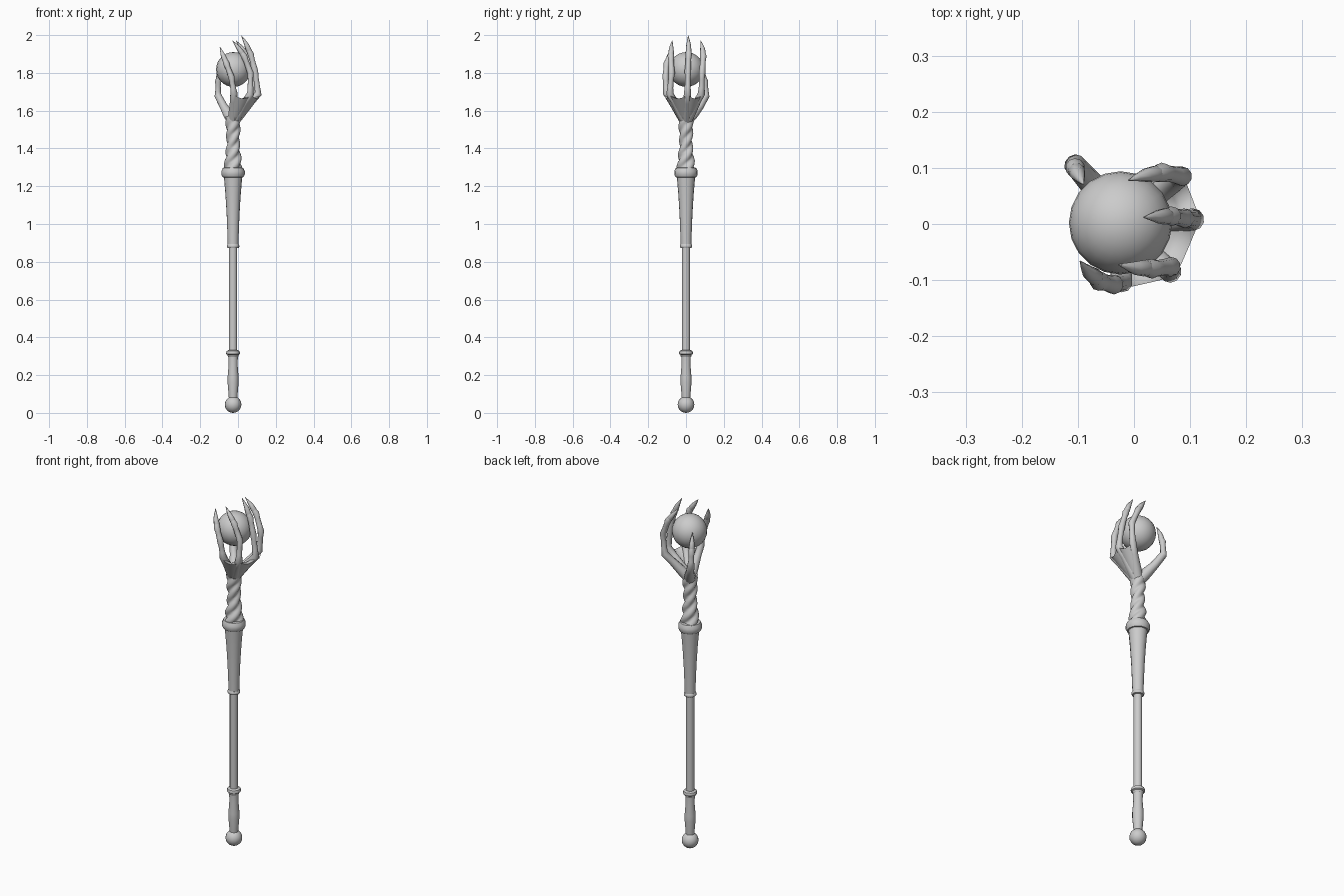
import bpy, bmesh, math
from mathutils import Vector

if "Cube" in bpy.data.objects:
    bpy.data.objects.remove(bpy.data.objects["Cube"])

CX = -0.026  # staff axis in x


def finish(name, bm, angle=40):
    bmesh.ops.recalc_face_normals(bm, faces=bm.faces)
    me = bpy.data.meshes.new(name)
    bm.to_mesh(me)
    bm.free()
    ob = bpy.data.objects.new(name, me)
    bpy.context.collection.objects.link(ob)
    bpy.ops.object.select_all(action='DESELECT')
    ob.select_set(True)
    bpy.context.view_layer.objects.active = ob
    bpy.ops.object.shade_smooth_by_angle(angle=math.radians(angle))
    return ob


def loft(bm, rings):
    """Skin a list of point rings and cap both ends."""
    vs = [[bm.verts.new(p) for p in r] for r in rings]
    n = len(vs[0])
    for a, b in zip(vs, vs[1:]):
        for i in range(n):
            j = (i + 1) % n
            bm.faces.new((a[i], a[j], b[j], b[i]))
    bm.faces.new(vs[0][::-1])
    return vs[-1]


def lathe(name, profile, sides=16):
    bm = bmesh.new()
    top = loft(bm, [[(CX + r * math.cos(2 * math.pi * i / sides),
                      r * math.sin(2 * math.pi * i / sides), z) for i in range(sides)]
                    for r, z in profile])
    bm.faces.new(top)
    return finish(name, bm)


def tube(bm, path, sides=10):
    """Tube through (point, radius) pairs."""
    pts = [Vector(p) for p, r in path]
    rings = []
    for k, (p, r) in enumerate(path):
        d = (pts[min(k + 1, len(pts) - 1)] - pts[max(k - 1, 0)]).normalized()
        u = d.cross(Vector((0.3, 1, 0))).normalized()
        v = d.cross(u)
        rings.append([pts[k] + r * (math.cos(t) * u + math.sin(t) * v)
                      for t in (2 * math.pi * i / sides for i in range(sides))])
    bm.faces.new(loft(bm, rings))


def ball(name, loc, r, seg=20, rings=12):
    bm = bmesh.new()
    bmesh.ops.create_uvsphere(bm, u_segments=seg, v_segments=rings, radius=r)
    bmesh.ops.translate(bm, verts=bm.verts, vec=loc)
    return finish(name, bm, 60)


# Staff parts
ball("pommel", (CX, 0, 0.044), 0.044, 16, 10)
lathe("grip", [(0.022, 0.07), (0.024, 0.10), (0.029, 0.16), (0.029, 0.19),
               (0.024, 0.25), (0.025, 0.30)])
lathe("lower_ring", [(0.024, 0.295), (0.028, 0.30), (0.029, 0.307), (0.036, 0.311),
                     (0.037, 0.318), (0.034, 0.327), (0.025, 0.332)])
lathe("shaft", [(0.022, 0.32), (0.022, 0.89)], 12)
lathe("middle_ring", [(0.022, 0.872), (0.030, 0.874), (0.033, 0.880), (0.033, 0.886),
                      (0.029, 0.893)])
lathe("sleeve", [(0.028, 0.885), (0.030, 0.95), (0.034, 1.05), (0.040, 1.15),
                 (0.045, 1.21), (0.049, 1.255)])
lathe("collar", [(0.046, 1.246), (0.055, 1.248), (0.062, 1.262), (0.062, 1.280),
                 (0.054, 1.297), (0.045, 1.299)])

# Twisted forearm: three rope lobes spiralling upward
bm = bmesh.new()
rings, N, S = [], 44, 24
for k in range(N + 1):
    f = k / N
    z = 1.285 + 0.285 * f
    base = 0.033 + 0.014 * max(0, 1 - f * 2.2) + 0.007 * max(0, f - 0.6) / 0.4
    amp = 0.17 * (1 - max(0, f - 0.75) / 0.25)
    ring = []
    for i in range(S):
        t = 2 * math.pi * i / S
        r = base * (1 + amp * (2 * abs(math.cos(1.5 * (t - 8.5 * f))) - 1.3))
        ring.append((CX + r * math.cos(t), r * math.sin(t), z))
    rings.append(ring)
bm.faces.new(loft(bm, rings))
finish("twisted_forearm", bm, 60)

# Orb
ball("orb", (-0.024, 0.002, 1.818), 0.092, 20, 14)

# Fingers: knuckle, middle joint, last joint, claw tip
FINGERS = {
    "index": [(0.078, 0.082, 1.690), (0.086, 0.085, 1.800), (0.050, 0.092, 1.890), (-0.010, 0.078, 1.970)],
    "middle": [(0.107, 0.008, 1.690), (0.090, 0.010, 1.810), (0.067, 0.014, 1.900), (0.017, 0.012, 1.998)],
    "ring": [(0.066, -0.086, 1.690), (0.066, -0.076, 1.800), (0.032, -0.080, 1.890), (-0.028, -0.072, 1.970)],
    "little": [(-0.022, -0.104, 1.695), (-0.036, -0.108, 1.780), (-0.062, -0.102, 1.850), (-0.096, -0.066, 1.938)],
    "thumb": [(-0.106, 0.106, 1.680), (-0.105, 0.100, 1.755), (-0.090, 0.070, 1.850)],
}
WRIST = Vector((CX, 0, 1.54))
for name, joints in FINGERS.items():
    J = [Vector(p) for p in joints]
    # hand bone from the wrist, then the jointed finger in one tube
    if name == "thumb":
        path = [(WRIST, 0.030), (Vector((-0.050, 0.036, 1.580)), 0.029),
                (Vector((-0.076, 0.072, 1.622)), 0.022)]
    else:
        path = [(WRIST, 0.030), (WRIST.lerp(J[0], 0.35), 0.026),
                (WRIST.lerp(J[0], 0.72), 0.020)]
    path.append((J[0], 0.0195))
    for a, b in zip(J[:-2], J[1:-1]):
        path += [(a.lerp(b, 0.3), 0.0155), (a.lerp(b, 0.7), 0.0145), (b, 0.0175)]
    path.append((J[-2].lerp(J[-1], 0.25), 0.013))
    bm = bmesh.new()
    tube(bm, path)
    finish(name + "_finger", bm, 60)
    # curved claw
    a, b = J[-2], J[-1]
    out = Vector((a.x - CX, a.y, 0)).normalized()
    bm = bmesh.new()
    tube(bm, [(a.lerp(b, 0.10), 0.012), (a.lerp(b, 0.2), 0.0155),
              (a.lerp(b, 0.5) + out * 0.003, 0.0125),
              (a.lerp(b, 0.75) + out * 0.002, 0.007), (b, 0.001)], 8)
    finish(name + "_claw", bm, 50)

# Palm: loft from the wrist circle to a curved band spanning the four knuckles
K = [Vector(FINGERS[n][0]) for n in ("index", "middle", "ring", "little")]
M = 13
outer, inner = [], []
for i in range(M):
    s = 3 * i / (M - 1)
    k = min(int(s), 2)
    p = K[k].lerp(K[k + 1], s - k)
    p.z = 1.685 - 0.022 * abs(math.sin(math.pi * s))
    out = Vector((p.x - CX, p.y, 0)).normalized()
    outer.append(p + out * 0.011)
    inner.append(p - out * 0.012)
band = outer + inner[::-1]
circle = []
for i in range(2 * M):
    t = math.radians(65 - 360 * i / (2 * M))
    circle.append(Vector((CX + 0.036 * math.cos(t), 0.036 * math.sin(t), 1.545)))
bm = bmesh.new()
top = loft(bm, [[c.lerp(b, f) for c, b in zip(circle, band)]
                for f in (0, 0.2, 0.4, 0.6, 0.8, 0.93, 1)])
for i in range(M - 1):  # close the rim as a strip
    bm.faces.new((top[i], top[i + 1], top[-2 - i], top[-1 - i]))
finish("palm", bm, 60)
